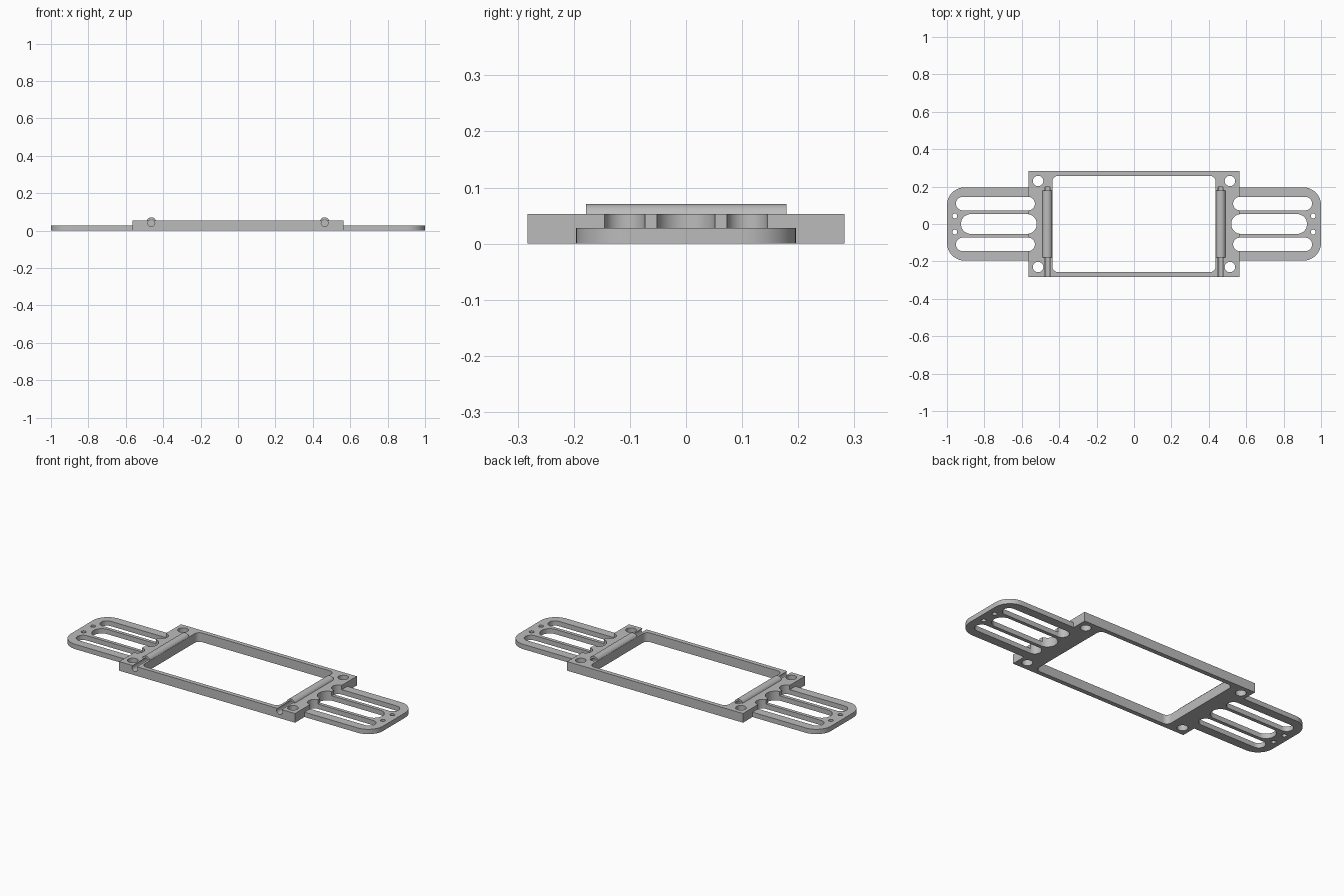
import bpy, bmesh, math
from mathutils import Matrix

if "Cube" in bpy.data.objects:
    bpy.data.objects.remove(bpy.data.objects["Cube"])

grey = bpy.data.materials.new("plain grey")
grey.diffuse_color = (0.5, 0.5, 0.5, 1)
grey.use_nodes = True
grey.node_tree.nodes["Principled BSDF"].inputs["Base Color"].default_value = grey.diffuse_color


def add_object(name, bm):
    bmesh.ops.recalc_face_normals(bm, faces=bm.faces)
    mesh = bpy.data.meshes.new(name)
    bm.to_mesh(mesh)
    bm.free()
    mesh.materials.append(grey)
    ob = bpy.data.objects.new(name, mesh)
    bpy.context.collection.objects.link(ob)
    return ob


def slab(name, x0, x1, y0, y1, z0, z1, r=0.0, seg=12):
    """Extruded rectangle with rounded corners; r of half the width gives a slot or hole."""
    bm = bmesh.new()
    if r:
        pts = []
        r = min(r, (x1 - x0) / 2 - 1e-4, (y1 - y0) / 2 - 1e-4)
        corners = [(x1 - r, y1 - r), (x0 + r, y1 - r), (x0 + r, y0 + r), (x1 - r, y0 + r)]
        for k, (cx, cy) in enumerate(corners):
            for i in range(seg + 1):
                a = math.pi / 2 * (k + i / seg)
                pts.append((cx + r * math.cos(a), cy + r * math.sin(a)))
    else:
        pts = [(x1, y1), (x0, y1), (x0, y0), (x1, y0)]
    face = bm.faces.new([bm.verts.new((x, y, z0)) for x, y in pts])
    out = bmesh.ops.extrude_face_region(bm, geom=[face])
    verts = [v for v in out["geom"] if isinstance(v, bmesh.types.BMVert)]
    bmesh.ops.translate(bm, verts=verts, vec=(0, 0, z1 - z0))
    return add_object(name, bm)


def rod(name, x, z, r, y0, y1):
    """Cylinder lying along y."""
    bm = bmesh.new()
    m = Matrix.Translation((x, (y0 + y1) / 2, z)) @ Matrix.Rotation(math.pi / 2, 4, "X")
    bmesh.ops.create_cone(bm, cap_ends=True, segments=48, radius1=r, radius2=r,
                          depth=y1 - y0, matrix=m)
    return add_object(name, bm)


def combine(target, tool, operation):
    bpy.context.view_layer.objects.active = target
    mod = target.modifiers.new(operation.lower(), "BOOLEAN")
    mod.object, mod.operation, mod.solver = tool, operation, "EXACT"
    bpy.ops.object.modifier_apply(modifier=mod.name)
    bpy.data.objects.remove(tool)


# Raised rectangular frame
body = slab("bracket_frame", -0.563, 0.563, -0.2825, 0.2825, 0, 0.053)

# Thin rounded mounting wing through the frame, and the hinge barrels
combine(body, slab("wings", -1, 1, -0.196, 0.196, 0, 0.028, 0.095), "UNION")
for s in (-1, 1):
    combine(body, rod("barrel", s * 0.4635, 0.0435, 0.027, -0.178, 0.179), "UNION")

# Central window
combine(body, slab("window", -0.437, 0.437, -0.257, 0.257, -0.1, 0.05, 0.03), "DIFFERENCE")
combine(body, slab("window_top", -0.437, 0.437, -0.257, 0.257, 0.04, 0.2, 0.03), "DIFFERENCE")

for s in (-1, 1):
    def cut(xa, xb, y0, y1, r):
        x0, x1 = sorted((s * xa, s * xb))
        combine(body, slab("cutter", x0, x1, y0, y1, -0.1, 0.2, r), "DIFFERENCE")

    # Long slots: wide one in the middle, narrower ones either side
    cut(0.52, 0.925, -0.053, 0.053, 0.053)
    for t in (-1, 1):
        yc = t * 0.109
        cut(0.53, 0.952, yc - 0.036, yc + 0.036, 0.036)
        # Corner screw hole and small end hole
        cut(0.485, 0.541, t * 0.23 - 0.028, t * 0.23 + 0.028, 0.028)
        cut(0.945, 0.971, t * 0.043 - 0.013, t * 0.043 + 0.013, 0.013)
    # Pin bore, open at the front and blind at the back
    combine(body, rod("pin_bore", s * 0.4635, 0.04, 0.0185, -0.4, 0.197), "DIFFERENCE")

# Smooth curved walls, sharp edges kept
bpy.ops.object.select_all(action="DESELECT")
body.select_set(True)
bpy.context.view_layer.objects.active = body
bpy.ops.object.shade_smooth_by_angle(angle=math.radians(30))
